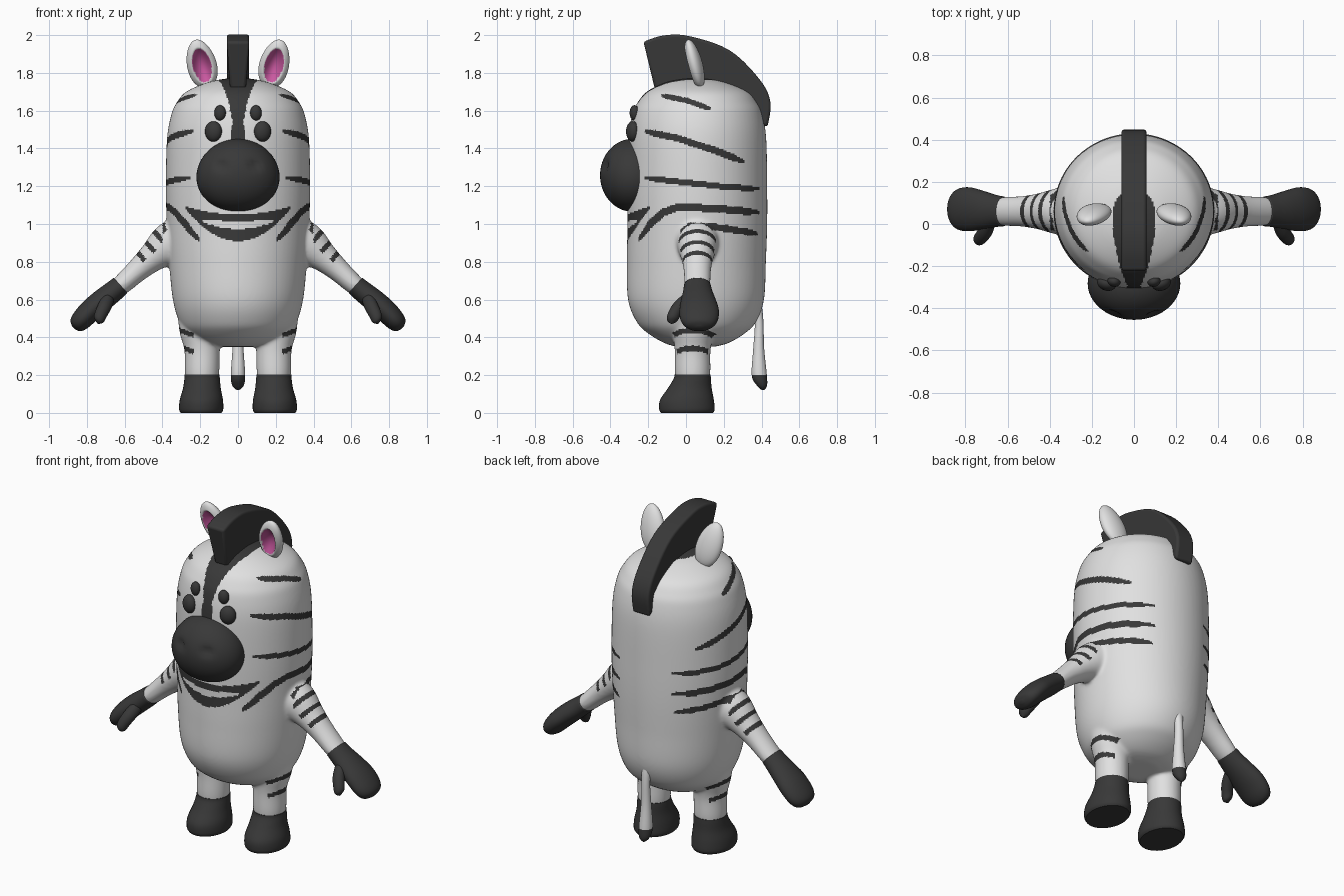
import bpy, bmesh, math
from mathutils import Vector, Matrix

if "Cube" in bpy.data.objects:
    bpy.data.objects.remove(bpy.data.objects["Cube"])

def material(name, rgb):
    m = bpy.data.materials.new(name)
    m.diffuse_color = (*rgb, 1)
    m.use_nodes = True
    m.node_tree.nodes["Principled BSDF"].inputs["Base Color"].default_value = m.diffuse_color
    return m

WHITE = material("off_white", (0.75, 0.75, 0.75))
DARK = material("charcoal", (0.04, 0.04, 0.04))
PINK = material("ear_pink", (0.60, 0.10, 0.36))
X, Y = Vector((1, 0, 0)), Vector((0, 1, 0))

def curve(pts, n=6):
    """Catmull-Rom resampling of a list of tuples."""
    p = [Vector(q) for q in pts]
    p = [p[0]] + p + [p[-1]]
    out = []
    for i in range(1, len(p) - 2):
        a, b, c, d = p[i - 1:i + 3]
        for k in range(n):
            t = k / n
            out.append(b + (c - a) * (t / 2) + (a * 2 - b * 5 + c * 4 - d) * (t * t / 2)
                       + (b * 3 - a - c * 3 + d) * (t ** 3 / 2))
    return out + [p[-1]]

def loft(bm, stations, u=X, v=Y, side=1, seg=40):
    """Skin ellipses (x, y, z, radius_u, radius_v) along a path."""
    rings = []
    for s in curve(stations):
        c, ru, rv = Vector(s[:3]), max(s[3], .002), max(s[4], .002)
        ring = []
        for k in range(seg):
            a = math.tau * k / seg
            q = c + u * (ru * math.cos(a)) + v * (rv * math.sin(a))
            ring.append(bm.verts.new((q.x * side, q.y, q.z)))
        rings.append(ring)
    for r, s in zip(rings, rings[1:]):
        for k in range(seg):
            j = (k + 1) % seg
            bm.faces.new((r[k], r[j], s[j], s[k]))
    bm.faces.new(rings[0])
    bm.faces.new(rings[-1])

def finish(bm, name, *mats):
    bmesh.ops.recalc_face_normals(bm, faces=bm.faces)
    for f in bm.faces:
        f.smooth = True
    me = bpy.data.meshes.new(name)
    bm.to_mesh(me)
    bm.free()
    for m in mats:
        me.materials.append(m)
    ob = bpy.data.objects.new(name, me)
    bpy.context.collection.objects.link(ob)
    return ob

def ellipsoid(name, loc, radii, mat, rot=0):
    bm = bmesh.new()
    bmesh.ops.create_uvsphere(bm, u_segments=48, v_segments=32, radius=1)
    bm.transform(Matrix.Translation(loc) @ Matrix.Rotation(rot, 4, 'Z') @ Matrix.Diagonal((*radii, 1)))
    return finish(bm, name, mat)

# Body, arms and legs, fused into one smooth skin
ARM_U = Vector((.67, 0, .74))
bm = bmesh.new()
loft(bm, [(0, .05, .35, .10, .10), (0, .055, .37, .19, .17), (0, .055, .42, .265, .255), (0, .055, .48, .31, .315),
          (0, .053, .6, .345, .36), (0, .055, .8, .365, .368), (0, .06, 1.0, .377, .37), (0, .06, 1.2, .382, .37),
          (0, .06, 1.45, .376, .365), (0, .06, 1.58, .353, .345), (0, .06, 1.64, .326, .318),
          (0, .06, 1.70, .275, .268), (0, .05, 1.75, .16, .16), (0, .05, 1.77, .06, .06),
          (0, .05, 1.773, .01, .01)], seg=72)
for s in (1, -1):
    loft(bm, [(.25, .06, .95, .13, .13), (.36, .06, .89, .115, .11), (.45, .06, .825, .08, .086),
              (.53, .06, .757, .062, .073), (.62, .06, .675, .052, .068), (.68, .06, .63, .04, .055)],
         u=ARM_U, side=s)
    loft(bm, [(.19, .035, .10, .07, .07), (.19, .035, .2, .090, .093), (.19, .035, .33, .094, .095),
              (.20, .04, .42, .108, .11), (.20, .05, .52, .12, .14)], side=s)
body = finish(bm, "body", WHITE, DARK)
rm = body.modifiers.new("fuse", 'REMESH')
rm.mode, rm.voxel_size, rm.use_smooth_shade = 'VOXEL', .008, True
sm = body.modifiers.new("blend", 'SMOOTH')
sm.factor, sm.iterations = .5, 20
bpy.context.view_layer.objects.active = body
for m in ("fuse", "blend"):
    bpy.ops.object.modifier_apply(modifier=m)

# Stripe paths on the flank as (y, z), with half width
STRIPES = [([(-.13, 1.68), (0, 1.655), (.13, 1.61)], .014),
           ([(-.22, 1.49), (-.05, 1.455), (.15, 1.39), (.31, 1.33)], .018),
           ([(-.22, 1.245), (-.05, 1.225), (.18, 1.20), (.39, 1.185)], .016),
           ([(-.25, .92), (-.19, 1.0), (-.12, 1.06), (-.04, 1.09), (.17, 1.08), (.39, 1.06)], .020),
           ([(-.03, .96), (.02, .99), (.15, .985), (.38, .95)], .018)]

def lerp(x, pts):
    if x <= pts[0][0]:
        return pts[0][1]
    for (a, p), (b, q) in zip(pts, pts[1:]):
        if x <= b:
            return p + (q - p) * (x - a) / (b - a)
    return pts[-1][1]

def is_dark(c):
    x, y, z = abs(c.x), c.y, c.z
    if z < .48:  # leg stripes
        return x > .235 and any(abs(z - h + .9 * (y - .03) ** 2 - .25 * (x - .28)) < .014 for h in (.43, .34))
    s, t = x * .74 - z * .67, x * .67 + z * .74
    if x > .40 and z < 1.02 and t > .925:  # arm stripes
        return any(abs(s - k) < .013 for k in (-.315, -.245, -.175))
    if z > 1.42 and y < .17:  # blaze from the crown down to the nose
        w = lerp(z, [(1.42, .04), (1.55, .03), (1.65, .05), (1.72, .075), (1.76, .10)])
        if y > .05:
            w = .10 * math.sqrt(max(0, 1 - ((y - .05) / .12) ** 2))
        if x < w and y < .17:
            return True
    if y < -.1 and x < .28 and .88 < z < 1.13:  # smiling mouth with a pale gap
        q = (x / .27) ** 2
        if .91 + .16 * q < z < 1.05 + .04 * q:
            r = (x / .19) ** 2
            return not (r < 1 and .975 + .035 * r < z < 1.015 + .005 * r)
    if x > .1:
        for pts, w in STRIPES:
            if pts[0][0] <= y <= pts[-1][0]:
                i = next(k for k in range(len(pts) - 1) if y <= pts[k + 1][0])
                slope = (pts[i + 1][1] - pts[i][1]) / (pts[i + 1][0] - pts[i][0])
                u = (y - pts[0][0]) / (pts[-1][0] - pts[0][0])
                taper = min(1, .45 + 5 * min(u, 1 - u))
                if abs(z - lerp(y, pts)) < w * taper * math.sqrt(1 + slope * slope):
                    return True
    return False

for f in body.data.polygons:
    f.material_index = int(is_dark(f.center))
    f.use_smooth = True

for s, tag in ((1, "right"), (-1, "left")):
    # Mitten hand with thumb
    bm = bmesh.new()
    loft(bm, [(.622, .06, .675, .054, .071), (.66, .062, .643, .057, .077), (.72, .066, .595, .060, .092),
              (.78, .07, .543, .060, .104), (.83, .07, .492, .055, .098), (.86, .07, .462, .040, .068),
              (.872, .07, .452, .01, .015)], u=ARM_U, side=s)
    loft(bm, [(.68, .02, .62, .03, .04), (.70, -.025, .575, .036, .042), (.725, -.06, .525, .034, .036),
              (.738, -.072, .492, .028, .028), (.743, -.076, .473, .004, .004)],
         u=Vector((.85, 0, .52)), side=s, seg=24)
    finish(bm, tag + "_hand", DARK)
    # Hoof
    bm = bmesh.new()
    loft(bm, [(.195, .005, 0, .108, .138), (.195, .005, .02, .117, .147), (.194, .005, .07, .114, .142),
              (.191, .02, .13, .100, .116), (.19, .033, .18, .094, .099), (.19, .035, .203, .092, .095)], side=s)
    hoof = finish(bm, tag + "_hoof", DARK)
    hoof.select_set(True)
    bpy.context.view_layer.objects.active = hoof
    bpy.ops.object.shade_smooth_by_angle(angle=math.radians(50))
    hoof.select_set(False)
    # Double eyes
    ellipsoid(tag + "_eye", (.13 * s, -.282, 1.49), (.046, .034, .054), DARK, s * .33)
    ellipsoid(tag + "_brow_spot", (.095 * s, -.273, 1.588), (.031, .025, .041), DARK, s * .25)
    # Ear: leaf shaped shell, hollowed on the front
    bm = bmesh.new()
    bmesh.ops.create_uvsphere(bm, u_segments=64, v_segments=48, radius=1)
    for v in bm.verts:
        u, d, w = v.co
        front = d < 0
        width = .078 * (1 - .12 * w)
        v.co = Vector((u * width, d * .042, w * .135))
        r = math.hypot(u / .66, (w + .02) / .74)
        if front and r < 1:
            v.co.y += .055 * (1 - r * r)
    for f in bm.faces:
        c = f.calc_center_median()
        inside = math.hypot(c.x / (.078 * .62), (c.z + .003) / (.135 * .70)) < 1
        f.material_index = int(inside and f.normal.y < .2 and c.y < .025)
    bm.transform(Matrix.Translation((.193 * s, .045, 1.848)) @ Matrix.Rotation(s * .25, 4, 'Y')
                 @ Matrix.Rotation(.26, 4, 'X'))
    finish(bm, tag + "_ear", WHITE, PINK)

# Snout with nostril dimples
snout = ellipsoid("snout", (0, -.282, 1.258), (.22, .173, .193), DARK)
for v in snout.data.vertices:
    if v.co.y < -.3:
        d = (abs(v.co.x) - .09) ** 2 + (v.co.z - 1.31) ** 2
        v.co.y += .025 * math.exp(-d / .0006)
    v.co.x *= 1 - .25 * (v.co.z - 1.258)

# Mane: side profile extruded across, narrower at its foot
outer = [tuple(p) for p in curve([(-.225, 1.965), (-.12, 1.998), (.015, 1.995), (.23, 1.92), (.39, 1.765),
                                  (.447, 1.645), (.432, 1.515)], 5)]
inner = [(.38, 1.53), (.34, 1.62), (.22, 1.70), (.05, 1.73), (-.165, 1.715)]
bm = bmesh.new()
sides = []
for s in (1, -1):
    ring = [bm.verts.new((s * .060, y, z)) for y, z in outer]
    ring += [bm.verts.new((s * .042, y, z)) for y, z in inner]
    sides.append(ring)
    bm.faces.new(ring)
n = len(sides[0])
for k in range(n):
    j = (k + 1) % n
    bm.faces.new((sides[0][k], sides[0][j], sides[1][j], sides[1][k]))
mane = finish(bm, "mane", DARK)
bv = mane.modifiers.new("round", 'BEVEL')
bv.width, bv.segments, bv.limit_method, bv.angle_limit = .014, 3, 'ANGLE', math.radians(40)
mane.select_set(True)
bpy.context.view_layer.objects.active = mane
bpy.ops.object.shade_smooth_by_angle(angle=math.radians(35))

# Tail with dark tuft
bm = bmesh.new()
loft(bm, [(0, .35, .66, .045, .03), (0, .372, .56, .032, .03), (0, .387, .48, .024, .023), (0, .385, .34, .029, .029),
          (0, .388, .2, .038, .040), (0, .402, .145, .030, .027), (0, .408, .12, .006, .006)], seg=28)
for f in bm.faces:
    f.material_index = int(f.calc_center_median().z < .2)
finish(bm, "tail", WHITE, DARK)
